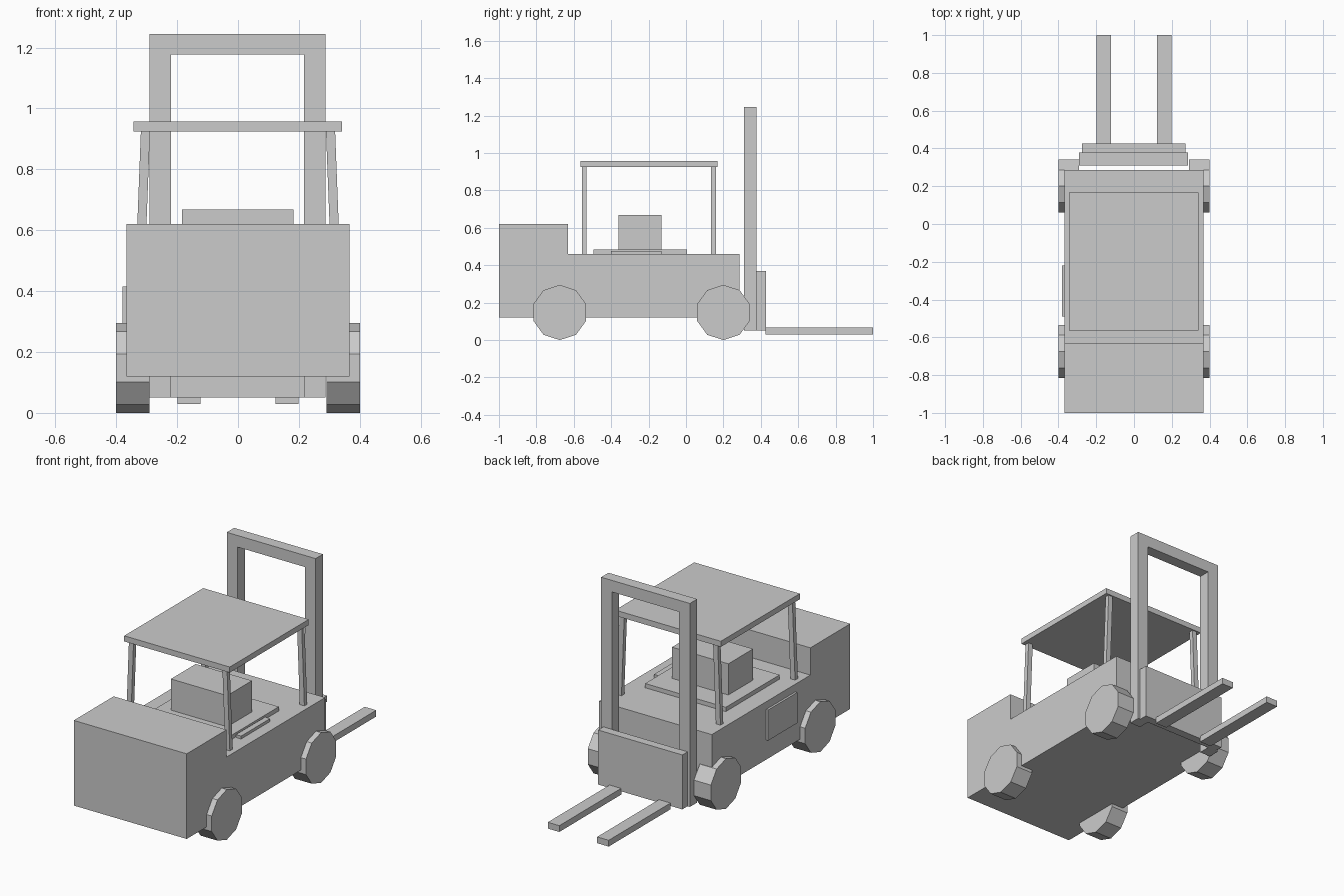
import bpy
import bmesh
import math
from mathutils import Matrix

cube = bpy.data.objects.get("Cube")
if cube:
    bpy.data.objects.remove(cube, do_unlink=True)

grey = bpy.data.materials.new("plain_grey")
grey.use_nodes = True
grey.diffuse_color = (0.6, 0.6, 0.6, 1)
grey.node_tree.nodes["Principled BSDF"].inputs["Base Color"].default_value = (0.6, 0.6, 0.6, 1)


def finish(name, bm):
    bmesh.ops.recalc_face_normals(bm, faces=bm.faces)
    mesh = bpy.data.meshes.new(name)
    bm.to_mesh(mesh)
    bm.free()
    mesh.materials.append(grey)
    obj = bpy.data.objects.new(name, mesh)
    bpy.context.collection.objects.link(obj)
    return obj


def box(name, xs, ys, zs, lean=0.0):
    """Box from ranges; lean shifts the top along x."""
    bm = bmesh.new()
    bmesh.ops.create_cube(bm, size=1)
    for v in bm.verts:
        top = v.co.z > 0
        v.co = (xs[v.co.x > 0] + lean * top, ys[v.co.y > 0], zs[top])
    return finish(name, bm)


def extrude(name, points, offset):
    """Prism from a flat outline."""
    bm = bmesh.new()
    face = bm.faces.new([bm.verts.new(p) for p in points])
    result = bmesh.ops.extrude_face_region(bm, geom=[face])
    verts = [g for g in result["geom"] if isinstance(g, bmesh.types.BMVert)]
    bmesh.ops.translate(bm, verts=verts, vec=offset)
    return finish(name, bm)


def wheel(name, x, y):
    r = 0.1475
    bm = bmesh.new()
    bmesh.ops.create_cone(bm, cap_ends=True, segments=10, radius1=r, radius2=r, depth=0.11)
    # Put a corner of the ten-sided tyre straight up
    turn = Matrix.Rotation(math.pi / 2, 4, "Y")
    bmesh.ops.transform(bm, matrix=turn, verts=bm.verts)
    highest = max(bm.verts, key=lambda v: v.co.z).co
    fix = Matrix.Rotation(math.atan2(highest.y, highest.z), 4, "X")
    bmesh.ops.transform(bm, matrix=Matrix.Translation((x, y, r)) @ fix, verts=bm.verts)
    return finish(name, bm)


# Body with raised counterweight
profile = [(-1, 0.12), (0.285, 0.12), (0.285, 0.46), (-0.63, 0.46), (-0.63, 0.62), (-1, 0.62)]
extrude("body", [(-0.367, y, z) for y, z in profile], (0.734, 0, 0))
box("side_step", (-0.38, -0.36), (-0.49, -0.22), (0.235, 0.415))

# Seat, floor plate and lever
box("floor_plate", (-0.262, 0.262), (-0.495, 0.005), (0.455, 0.485))
box("seat", (-0.184, 0.182), (-0.36, -0.13), (0.455, 0.668))
box("side_lever", (0.267, 0.3), (-0.4, -0.13), (0.455, 0.477))

# Roof on leaning posts
box("roof", (-0.344, 0.342), (-0.565, 0.168), (0.924, 0.957))

# Mast frame, open at the bottom
outline = [(-0.29, 0.05), (-0.29, 1.245), (0.287, 1.245), (0.287, 0.05),
           (0.217, 0.05), (0.217, 1.177), (-0.22, 1.177), (-0.22, 0.05)]
extrude("mast", [(x, 0.31, z) for x, z in outline], (0, 0.068, 0))
box("carriage", (-0.275, 0.272), (0.378, 0.427), (0.05, 0.37))

# Parts repeated on both sides
for side, s in (("left", 1), ("right", -1)):
    box(f"{side}_fork", sorted((s * 0.123, s * 0.198)), (0.425, 1.0), (0.03, 0.067))
    for end, y in (("rear", -0.675), ("fork_end", 0.2)):
        wheel(f"{side}_{end}_wheel", s * 0.345, y)
    for end, y in (("rear", -0.557), ("fork_end", 0.135)):
        box(f"{side}_{end}_post", sorted((s * 0.307, s * 0.337)), (y, y + 0.026),
            (0.455, 0.926), lean=-s * 0.018)
